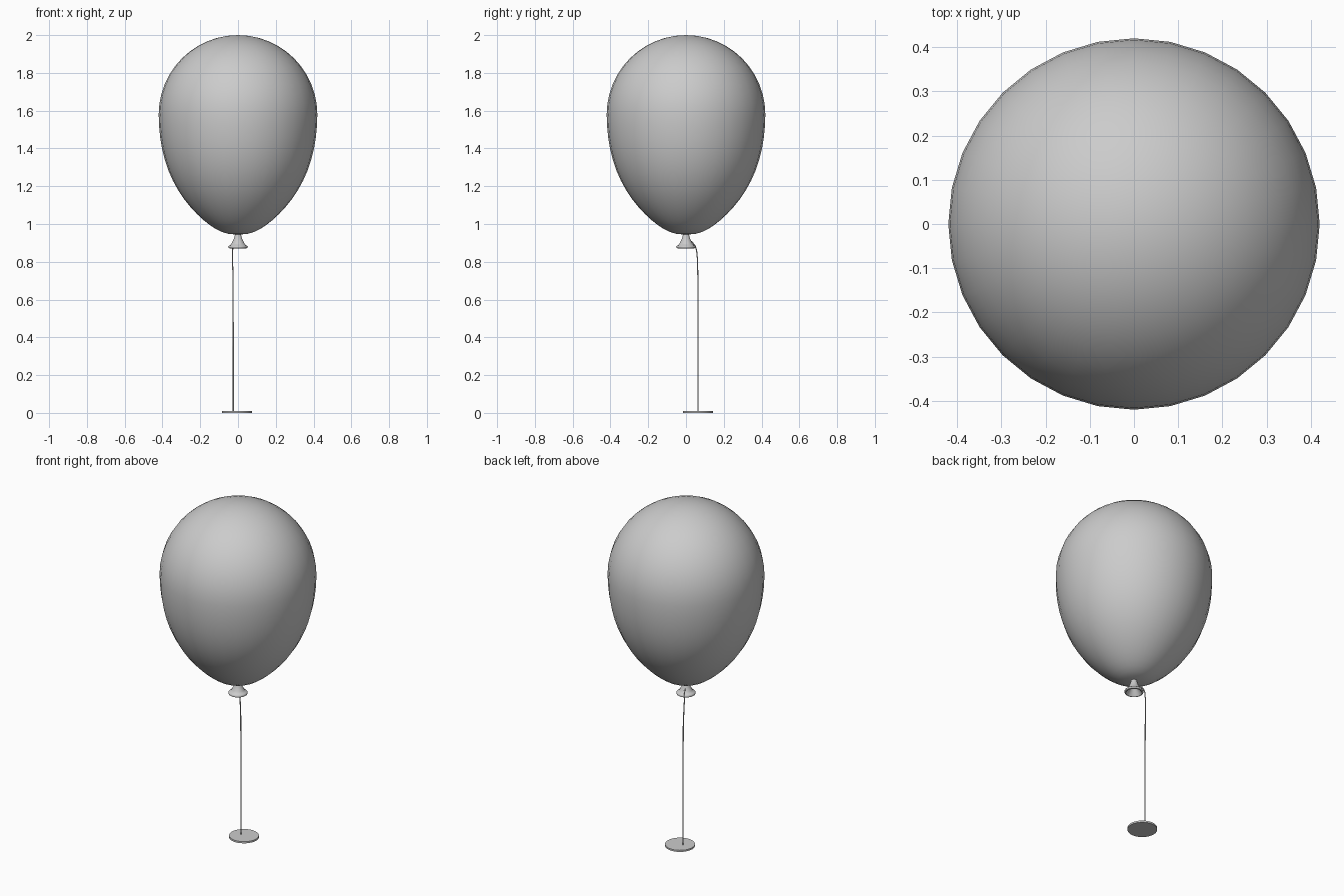
import bpy, bmesh, math
from mathutils import Matrix

if "Cube" in bpy.data.objects:
    bpy.data.objects.remove(bpy.data.objects["Cube"])


def finish(name, bm, angle=50):
    bmesh.ops.remove_doubles(bm, verts=bm.verts, dist=1e-5)
    bmesh.ops.recalc_face_normals(bm, faces=bm.faces)
    mesh = bpy.data.meshes.new(name)
    bm.to_mesh(mesh)
    bm.free()
    ob = bpy.data.objects.new(name, mesh)
    bpy.context.collection.objects.link(ob)
    bpy.ops.object.select_all(action='DESELECT')
    ob.select_set(True)
    bpy.context.view_layer.objects.active = ob
    bpy.ops.object.shade_smooth_by_angle(angle=math.radians(angle))
    return ob


def lathe(name, profile, steps=32):
    bm = bmesh.new()
    vs = [bm.verts.new((r, 0, z)) for r, z in profile]
    es = [bm.edges.new(p) for p in zip(vs, vs[1:])]
    bmesh.ops.spin(bm, geom=vs + es, cent=(0, 0, 0), axis=(0, 0, 1),
                   angle=math.tau, steps=steps)
    return finish(name, bm)


# Balloon body: round dome above, tapering teardrop below
R, ZC, ZB = 0.42, 1.58, 0.945
body = []
for i in range(13):
    a = math.pi / 2 * (1 - i / 12)
    body.append((R * math.cos(a), ZC + 0.42 * math.sin(a)))
for i in range(1, 17):
    a = math.pi / 2 * i / 16
    t = math.sin(a)
    body.append((R * math.cos(a) * (1 - 0.17 * t ** 4) + 0.018 * t ** 12,
                 ZC - (ZC - ZB) * t))
lathe("balloon_body", body)

# Tied neck flaring to a rolled lip, hollow underneath
lathe("balloon_neck", [
    (0.015, 0.95), (0.018, 0.935), (0.024, 0.917), (0.034, 0.897),
    (0.041, 0.888), (0.048, 0.886), (0.052, 0.880), (0.050, 0.873),
    (0.043, 0.871), (0.036, 0.880), (0.022, 0.900), (0.012, 0.915), (0, 0.918)])

# String: leaves the neck, falls over the lip and hangs straight
curve = bpy.data.curves.new("string", 'CURVE')
curve.dimensions = '3D'
curve.bevel_depth = 0.003
curve.bevel_resolution = 2
curve.use_fill_caps = True
path = [(-0.005, 0.015, 0.918), (-0.015, 0.034, 0.902), (-0.025, 0.048, 0.885),
        (-0.029, 0.056, 0.86), (-0.029, 0.061, 0.81), (-0.026, 0.063, 0.70),
        (-0.025, 0.063, 0.35), (-0.025, 0.063, 0.006)]
sp = curve.splines.new('POLY')
sp.points.add(len(path) - 1)
for p, co in zip(sp.points, path):
    p.co = (*co, 1)
sp.use_smooth = True
bpy.context.collection.objects.link(bpy.data.objects.new("string", curve))

# Thin round weight on the ground
bm = bmesh.new()
bmesh.ops.create_cone(bm, cap_ends=True, segments=32, radius1=0.08, radius2=0.08,
                      depth=0.01, matrix=Matrix.Translation((-0.005, 0.063, 0.005)))
finish("base_disc", bm, 30)
